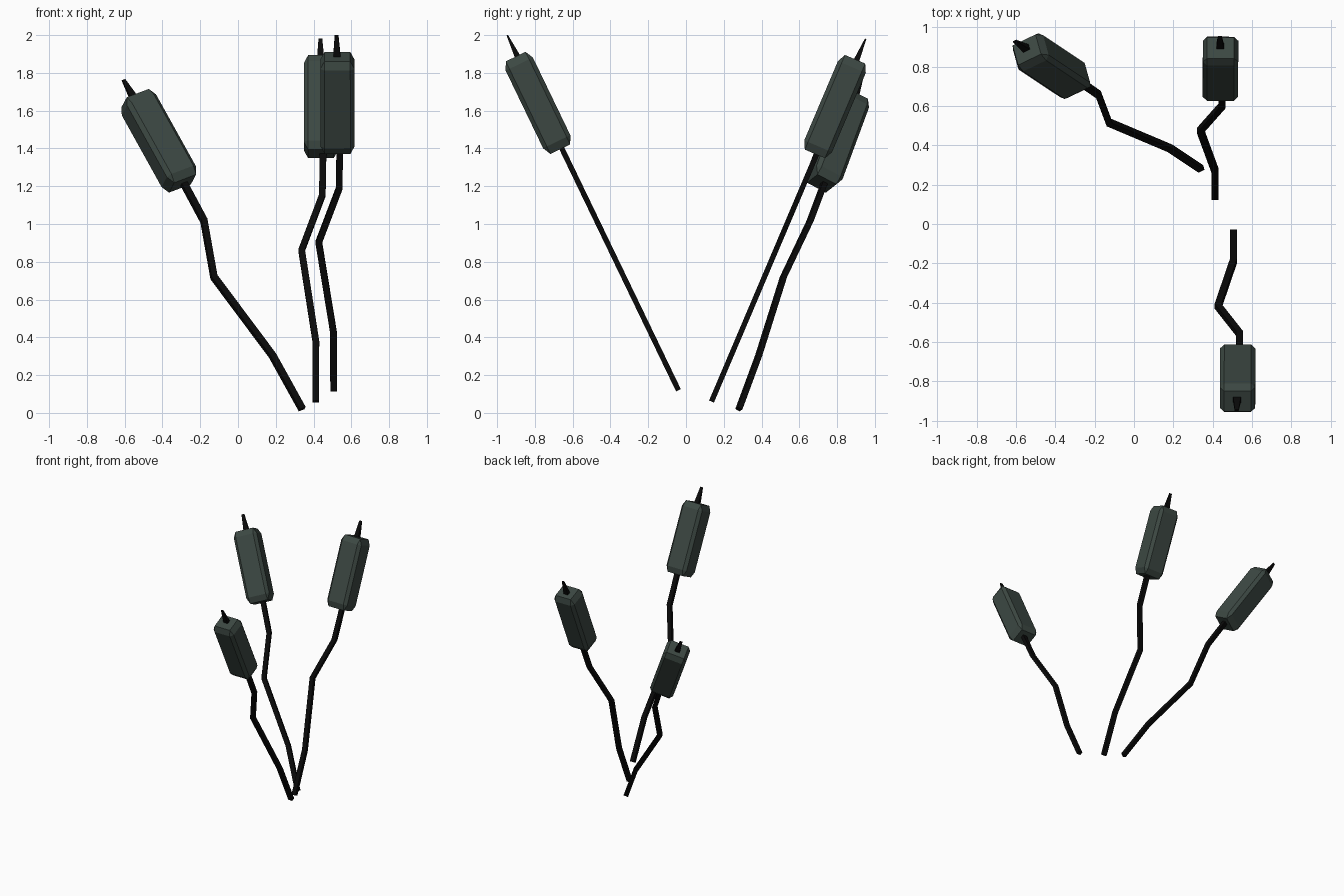
import bpy, bmesh
from mathutils import Matrix, Vector

cube = bpy.data.objects.get("Cube")
if cube:
    bpy.data.objects.remove(cube, do_unlink=True)


def make_material(name, color):
    mat = bpy.data.materials.new(name)
    mat.use_nodes = True
    mat.diffuse_color = (*color, 1)
    mat.node_tree.nodes["Principled BSDF"].inputs["Base Color"].default_value = (*color, 1)
    return mat


stem_black = make_material("stem black", (0.003, 0.003, 0.003))
head_green = make_material("dark grey green", (0.045, 0.064, 0.055))


def add_object(name, bm, mat, matrix):
    bmesh.ops.recalc_face_normals(bm, faces=bm.faces)
    mesh = bpy.data.meshes.new(name)
    bm.to_mesh(mesh)
    bm.free()
    mesh.materials.append(mat)
    obj = bpy.data.objects.new(name, mesh)
    obj.matrix_world = matrix
    bpy.context.collection.objects.link(obj)


def sweep(stations):
    """Rectangular bar through stations of (sideways, along, width, depth)."""
    bm = bmesh.new()
    rings = []
    for side, along, width, depth in stations:
        corners = [(-1, -1), (1, -1), (1, 1), (-1, 1)]
        rings.append([bm.verts.new((side + a * width / 2, b * depth / 2, along))
                      for a, b in corners])
    for low, high in zip(rings, rings[1:]):
        for i in range(4):
            j = (i + 1) % 4
            bm.faces.new((low[i], low[j], high[j], high[i]))
    bm.faces.new(rings[0])
    bm.faces.new(rings[-1])
    return bm


def seed_head():
    """Long box with chamfered edges, chamfers stretched along the length."""
    bm = bmesh.new()
    bmesh.ops.create_cube(bm, size=1)
    bmesh.ops.scale(bm, vec=(0.18, 0.16, 0.272), verts=bm.verts)
    bmesh.ops.bevel(bm, geom=bm.edges[:], offset=0.022, segments=1,
                    profile=0.5, affect='EDGES')
    bmesh.ops.scale(bm, vec=(1, 1, 2), verts=bm.verts)
    bmesh.ops.translate(bm, vec=(0.024, -0.009, 1.693), verts=bm.verts)
    return bm


STEM_PATH = [(0, 0), (0, 0.342), (-0.077, 0.87), (0.032, 1.186), (0.036, 1.46)]


def reed(label, base, axis, side):
    # Local frame: x across the reed, z along it
    d = Vector(axis).normalized()
    e = Vector(side)
    e = (e - d * e.dot(d)).normalized()
    f = d.cross(e)
    matrix = Matrix.Translation(base) @ Matrix((e, f, d)).transposed().to_4x4()
    stem = sweep([(x, z, 0.035, 0.028) for x, z in STEM_PATH])
    spike = sweep([(0.022, 1.93, 0.044, 0.036), (0.02, 2.087, 0.02, 0.008)])
    add_object(label + "_stem", stem, stem_black, matrix)
    add_object(label + "_seed_head", seed_head(), head_green, matrix)
    add_object(label + "_spike", spike, stem_black, matrix)


# Three identical reeds fanning outwards
reed("front_reed", (0.506, -0.04, 0.12), (-0.002, -0.434, 0.9), (1, 0, 0))
reed("back_reed", (0.412, 0.135, 0.06), (0.002, 0.391, 0.92), (1, 0, 0))
reed("right_reed", (0.34, 0.28, 0.02), (-0.46, 0.306, 0.829), (0.855, 0.41, 0.323))
